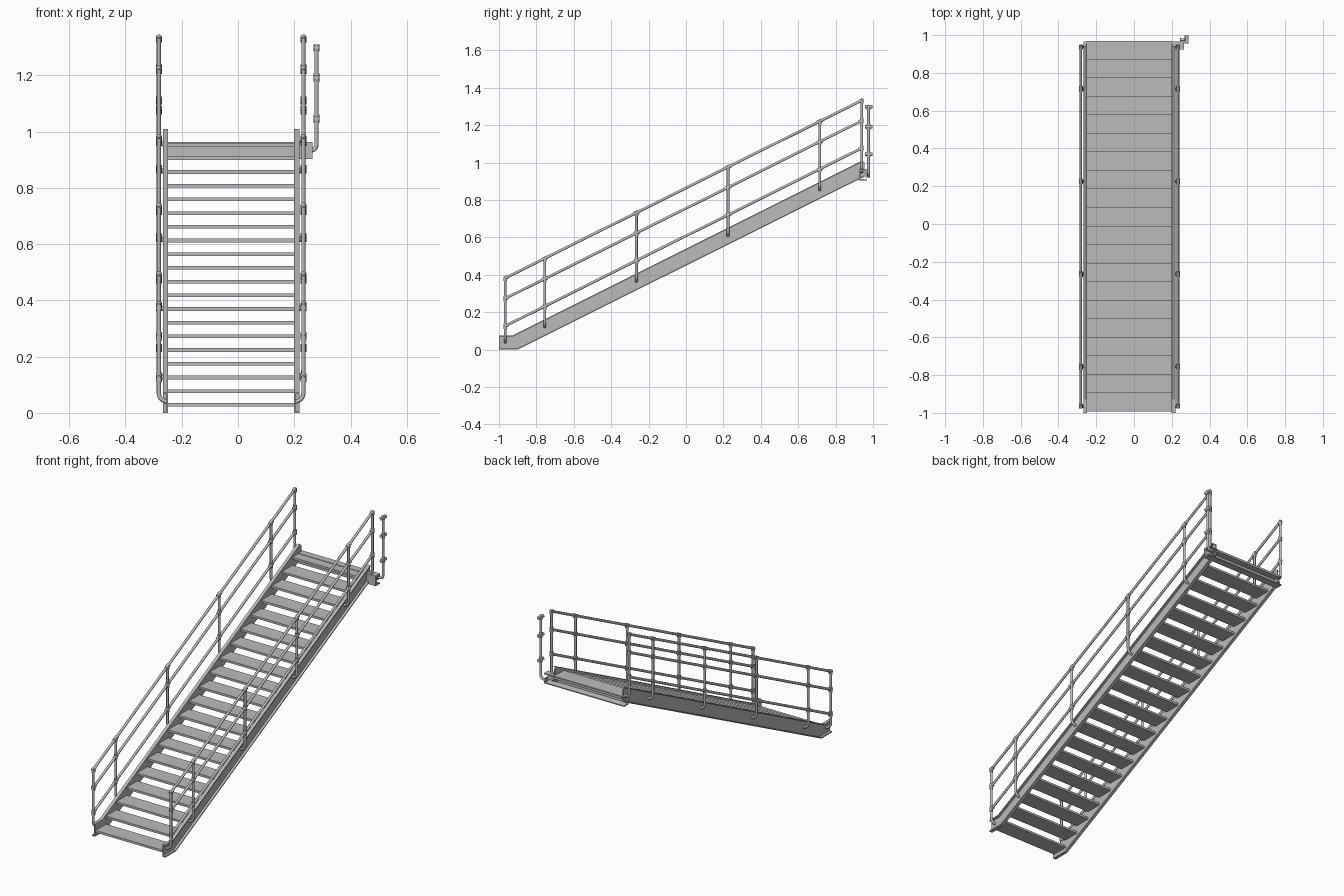
import bpy, bmesh, math
from mathutils import Vector

if "Cube" in bpy.data.objects:
    bpy.data.objects.remove(bpy.data.objects["Cube"])

CX = -0.0245           # centre line of the flight
SLOPE = 0.4985
PIPE = 0.0075

steel = bpy.data.materials.new("galvanised_grey")
steel.use_nodes = True
steel.diffuse_color = (0.5, 0.5, 0.5, 1)
steel.node_tree.nodes["Principled BSDF"].inputs["Base Color"].default_value = (0.5, 0.5, 0.5, 1)


def finish(name, bm, smooth=False):
    mesh = bpy.data.meshes.new(name)
    bmesh.ops.recalc_face_normals(bm, faces=bm.faces)
    bm.to_mesh(mesh)
    bm.free()
    return place(name, mesh, smooth)


def place(name, mesh, smooth):
    obj = bpy.data.objects.new(name, mesh)
    bpy.context.collection.objects.link(obj)
    mesh.materials.clear()
    mesh.materials.append(steel)
    if smooth:
        bpy.ops.object.select_all(action='DESELECT')
        obj.select_set(True)
        bpy.context.view_layer.objects.active = obj
        bpy.ops.object.shade_smooth_by_angle(angle=math.radians(40))
    return obj


def prism(bm, outline, x0, x1):
    """Extrude a (y, z) outline between two x positions."""
    face = bm.faces.new([bm.verts.new((x0, y, z)) for y, z in outline])
    ext = bmesh.ops.extrude_face_region(bm, geom=[face])["geom"]
    moved = [v for v in ext if isinstance(v, bmesh.types.BMVert)]
    bmesh.ops.translate(bm, verts=moved, vec=(x1 - x0, 0, 0))


def pipes(name, paths, radius=PIPE):
    """Round tubes along a list of point paths, joined in one mesh."""
    curve = bpy.data.curves.new(name, 'CURVE')
    curve.dimensions = '3D'
    curve.bevel_depth = radius
    curve.bevel_resolution = 3
    curve.use_fill_caps = True
    for path in paths:
        spline = curve.splines.new('POLY')
        spline.points.add(len(path) - 1)
        for point, co in zip(spline.points, path):
            point.co = (*co, 1)
    temp = bpy.data.objects.new(name + "_path", curve)
    bpy.context.collection.objects.link(temp)
    bpy.context.view_layer.update()
    evaluated = temp.evaluated_get(bpy.context.evaluated_depsgraph_get())
    mesh = bpy.data.meshes.new_from_object(evaluated)
    bpy.data.objects.remove(temp)
    return place(name, mesh, True)


def bent_post(x, y, top, bottom, inner, r=0.03):
    """Upright that curves in towards x = inner at its foot."""
    d = math.copysign(1, inner - x)
    path = [(x, y, top)]
    for i in range(7):
        a = math.pi / 2 * i / 6
        path.append((x + d * r * (1 - math.cos(a)), y, bottom + r - r * math.sin(a)))
    if abs(inner - x) > r:
        path.append((inner, y, bottom))
    return path


# Treads and landing plate
for i in range(20):
    y, z = -0.992 + 0.098 * i, 0.035 + 0.0487 * i
    bm = bmesh.new()
    prism(bm, [(y, z), (y + 0.1, z), (y + 0.1, z - 0.013), (y, z - 0.013)],
          CX - 0.226, CX + 0.226)
    finish("landing_plate" if i == 19 else f"tread_{i + 1}", bm)

# Channel stringers: inner web with flanges facing outwards
low = [(-1, 0), (-0.9, 0), (0.955, 0.925)]
high = [(-1, 0.075), (-0.928, 0.075), (0.942, 1.01)]
FL = 0.007
for side, label in ((1, "left"), (-1, "right")):
    bm = bmesh.new()
    web, mid, tip = (CX + side * d for d in (0.224, 0.229, 0.243))
    prism(bm, low + [(0.955, 1.0)] + high[::-1], web, mid)
    prism(bm, low + [(y, z + FL) for y, z in low[::-1]], mid, tip)
    prism(bm, high + [(y, z - FL) for y, z in high[::-1]], mid, tip)
    finish(label + "_stringer", bm)

# Channel beam under the landing, open to the back
bm = bmesh.new()
prism(bm, [(0.925, 0.903), (0.967, 0.903), (0.967, 0.909), (0.932, 0.914),
           (0.932, 0.952), (0.967, 0.957), (0.967, 0.963), (0.925, 0.963)], CX - 0.243, 0.265)
finish("landing_beam", bm)

# Handrails on both sides
ENDS = (-0.967, 0.94)
POSTS = (-0.755, -0.265, 0.225, 0.715)
RAILS = {"top_rail": 0.382, "middle_rail": 0.273, "lower_rail": 0.126}


def rail_z(start, y):
    return start + (y - ENDS[0]) * SLOPE


for side, label in ((1, "left"), (-1, "right")):
    x, web = CX + side * 0.257, CX + side * 0.225
    for name, start in RAILS.items():
        pipes(f"{label}_{name}", [[(x, y, rail_z(start, y)) for y in ENDS]])
    posts, collars = [], []
    for y in ENDS + POSTS:
        foot = 0.04 if y == ENDS[0] else 0.498 + y * SLOPE
        foot = min(foot, 0.95)
        top = rail_z(RAILS["top_rail"], y)
        posts.append(bent_post(x, y, top, foot, web))
        for start in RAILS.values():
            z = rail_z(start, y)
            drop = 0.006 if start == RAILS["top_rail"] else 0.014
            collars.append([(x, y, z - 0.016), (x, y, z + drop)])
            # Sleeve along the rail
            a, b = max(y - 0.014, ENDS[0] - 0.006), min(y + 0.014, ENDS[1] + 0.006)
            collars.append([(x, t, rail_z(start, t)) for t in (a, b)])
    pipes(label + "_posts", posts)
    pipes(label + "_rail_fittings", collars, 0.0105)

# Free-standing gate post beside the landing
GX, GY = 0.279, 0.976
pipes("gate_post", [bent_post(GX, GY, 1.305, 0.932, 0.245, 0.022)])
fittings = []
for z in (1.299, 1.192, 1.045):
    fittings.append([(GX, GY, z - 0.015), (GX, GY, min(z + 0.015, 1.309))])
    fittings.append([(GX, 0.956, z), (GX, 0.998, z)])
pipes("gate_post_fittings", fittings, 0.0105)
bm = bmesh.new()
prism(bm, [(0.96, 0.92), (0.985, 0.92), (0.985, 0.944), (0.96, 0.944)], 0.243, 0.25)
finish("gate_post_bracket", bm)
